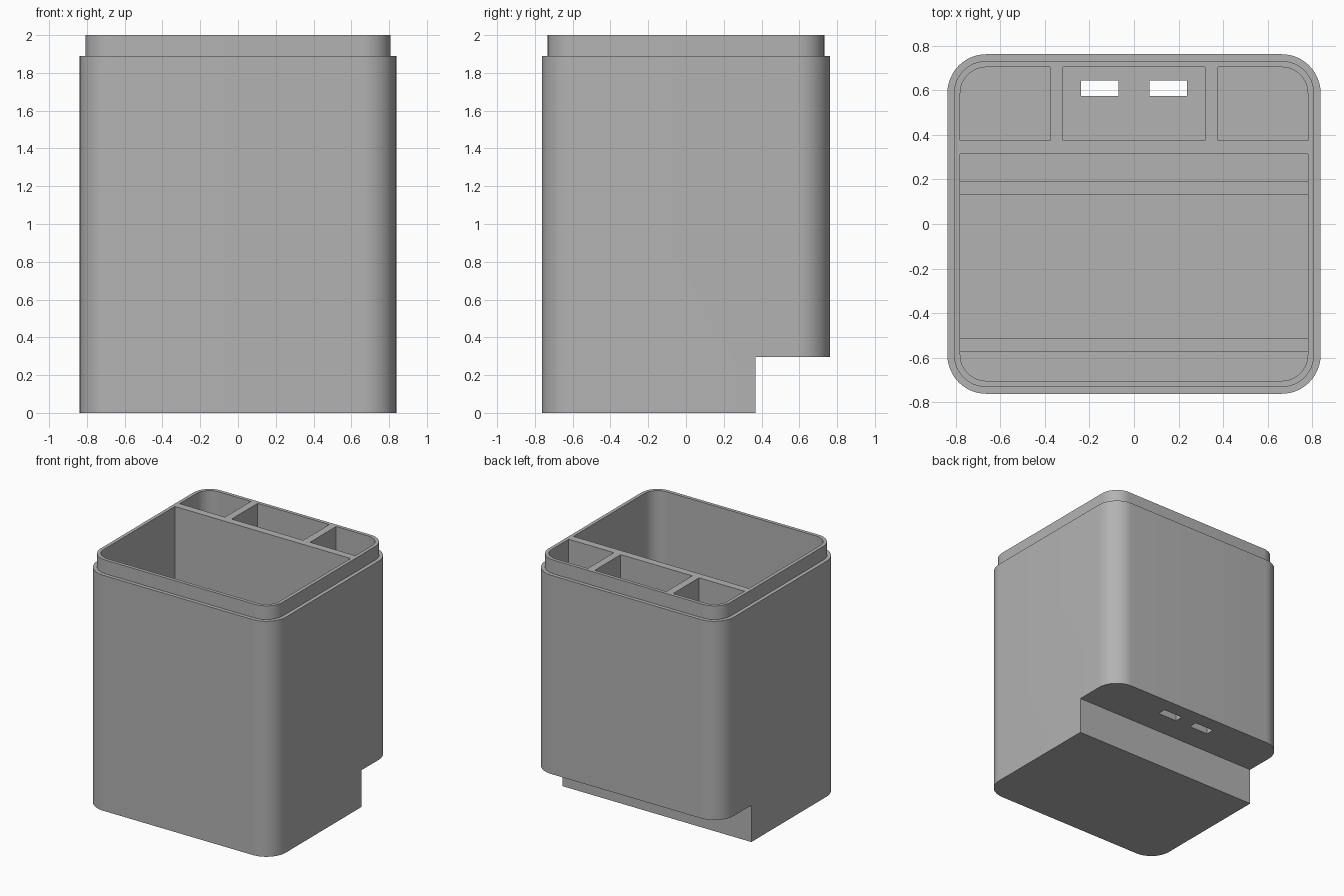
import bpy, bmesh, math

cube = bpy.data.objects.get("Cube")
if cube:
    bpy.data.objects.remove(cube, do_unlink=True)

grey = bpy.data.materials.new("plain grey")
grey.use_nodes = True
colour = (0.45, 0.45, 0.45, 1)
grey.diffuse_color = colour
grey.node_tree.nodes["Principled BSDF"].inputs["Base Color"].default_value = colour

HALF_X, HALF_Y, RADIUS, HEIGHT = 0.838, 0.762, 0.175, 2.0
LIP, WALL = 0.03, 0.058
IN_X, IN_Y, IN_R = HALF_X - WALL, HALF_Y - WALL, RADIUS - WALL
SHOULDER, STEP_Z, STEP_Y = 1.89, 0.295, 0.368


def prism(name, x0, x1, y0, y1, z0, z1, radii=(0, 0, 0, 0)):
    """Upright block; radii run back left, back right, front right, front left."""
    corners = [(x1, y1, -1, -1), (x0, y1, 1, -1), (x0, y0, 1, 1), (x1, y0, -1, 1)]
    bm = bmesh.new()
    verts = []
    for i, (x, y, sx, sy) in enumerate(corners):
        r = radii[i]
        steps = 12 if r else 0
        for k in range(steps + 1):
            a = math.pi / 2 * (i + k / max(steps, 1))
            verts.append(bm.verts.new((x + r * (sx + math.cos(a)) if r else x,
                                       y + r * (sy + math.sin(a)) if r else y, z0)))
    base = bm.faces.new(verts)
    top = bmesh.ops.extrude_face_region(bm, geom=[base])["geom"]
    bmesh.ops.translate(bm, vec=(0, 0, z1 - z0),
                        verts=[v for v in top if isinstance(v, bmesh.types.BMVert)])
    bmesh.ops.recalc_face_normals(bm, faces=bm.faces)
    mesh = bpy.data.meshes.new(name)
    bm.to_mesh(mesh)
    bm.free()
    mesh.materials.append(grey)
    obj = bpy.data.objects.new(name, mesh)
    bpy.context.collection.objects.link(obj)
    return obj


def combine(target, tool, operation):
    """Apply a boolean and remove the helper."""
    bpy.context.view_layer.objects.active = target
    mod = target.modifiers.new("combine", "BOOLEAN")
    mod.operation, mod.solver, mod.object = operation, "EXACT", tool
    bpy.ops.object.modifier_apply(modifier=mod.name)
    bpy.data.objects.remove(tool, do_unlink=True)


# Outer shell with a recessed lip
shell = prism("organizer_body", -HALF_X, HALF_X, -HALF_Y, HALF_Y, 0, SHOULDER, (RADIUS,) * 4)
lx, ly = HALF_X - LIP, HALF_Y - LIP
combine(shell, prism("lip", -lx, lx, -ly, ly, 1.5, HEIGHT, (RADIUS - LIP,) * 4), "UNION")

# Step under the back
combine(shell, prism("step", -1, 1, STEP_Y, 1, -0.2, STEP_Z), "DIFFERENCE")

# Large front compartment
combine(shell, prism("front_bin", -IN_X, IN_X, -IN_Y, 0.314, WALL, 2.2,
                     (0, 0, IN_R, IN_R)), "DIFFERENCE")

# Three back compartments
for x0, x1, radii in ((-IN_X, -0.378, (0, IN_R, 0, 0)),
                      (-0.318, 0.318, (0, 0, 0, 0)),
                      (0.378, IN_X, (IN_R, 0, 0, 0))):
    combine(shell, prism("back_bin", x0, x1, 0.374, IN_Y, STEP_Z + WALL, 2.2, radii), "DIFFERENCE")

# Cable slots through the middle compartment floor
for side in (-1, 1):
    cx = side * 0.154
    combine(shell, prism("slot", cx - 0.085, cx + 0.085, 0.575, 0.643, 0.1, 0.6), "DIFFERENCE")

# Low ribs across the front compartment floor
for y in (-0.545, 0.16):
    combine(shell, prism("rib", -0.8, 0.8, y - 0.03, y + 0.03, 0.03, 0.12), "UNION")

bpy.ops.object.select_all(action="DESELECT")
shell.select_set(True)
bpy.context.view_layer.objects.active = shell
bpy.ops.object.shade_smooth_by_angle(angle=math.radians(30))
